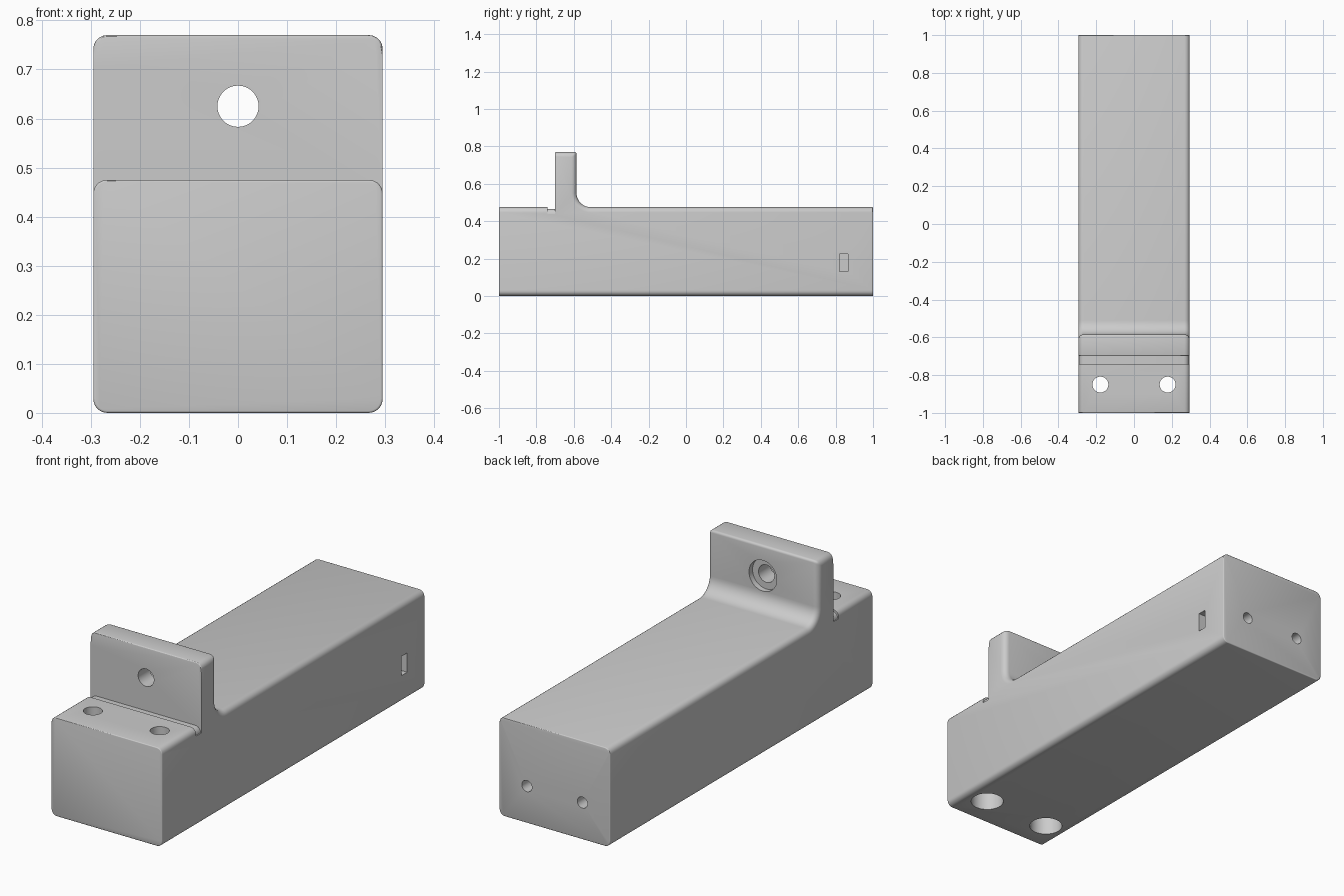
import bpy, bmesh, math
from mathutils import Matrix, Vector

if "Cube" in bpy.data.objects:
    bpy.data.objects.remove(bpy.data.objects["Cube"])

W, TOP, TAB, R = 0.295, 0.475, 0.77, 0.028   # half width, body top, tab top, edge radius
TAB_Y = -0.70                                # front face of the tab

gray = bpy.data.materials.new("plain gray")
gray.diffuse_color = (0.6, 0.6, 0.6, 1)
gray.use_nodes = True
gray.node_tree.nodes["Principled BSDF"].inputs["Base Color"].default_value = gray.diffuse_color


def new_object(name, bm):
    bmesh.ops.recalc_face_normals(bm, faces=bm.faces)
    me = bpy.data.meshes.new(name)
    bm.to_mesh(me)
    bm.free()
    ob = bpy.data.objects.new(name, me)
    bpy.context.collection.objects.link(ob)
    me.materials.append(gray)
    return ob


def prism(bm, points, direction):
    """Extrude a closed outline along a direction."""
    face = bm.faces.new([bm.verts.new(p) for p in points])
    ext = bmesh.ops.extrude_face_region(bm, geom=[face])["geom"]
    verts = [g for g in ext if isinstance(g, bmesh.types.BMVert)]
    bmesh.ops.translate(bm, verts=verts, vec=direction)


def arc(cx, cy, r, a0, a1, n):
    return [(cx + r * math.cos(math.radians(a0 + (a1 - a0) * i / n)),
             cy + r * math.sin(math.radians(a0 + (a1 - a0) * i / n))) for i in range(n + 1)]


def apply_modifier(ob, kind, **settings):
    mod = ob.modifiers.new(kind.title(), kind)
    for key, value in settings.items():
        setattr(mod, key, value)
    bpy.context.view_layer.objects.active = ob
    bpy.ops.object.modifier_apply(modifier=mod.name)


def cut(ob, cutter):
    apply_modifier(ob, "BOOLEAN", operation="DIFFERENCE", solver="EXACT", object=cutter)
    bpy.data.objects.remove(cutter)


def cut_cylinder(ob, start, end, r):
    a, b = Vector(start), Vector(end)
    bm = bmesh.new()
    rot = (b - a).to_track_quat("Z", "Y").to_matrix().to_4x4()
    bmesh.ops.create_cone(bm, cap_ends=True, segments=48, radius1=r, radius2=r,
                          depth=(b - a).length, matrix=Matrix.Translation((a + b) / 2) @ rot)
    cut(ob, new_object("hole_cutter", bm))


def bevel_edges(ob, test, offset):
    bm = bmesh.new()
    bm.from_mesh(ob.data)
    bmesh.ops.remove_doubles(bm, verts=bm.verts, dist=1e-5)
    edges = [e for e in bm.edges if all(test(v.co) for v in e.verts)]
    bmesh.ops.bevel(bm, geom=edges, offset=offset, segments=3, profile=0.5,
                    affect="EDGES", clamp_overlap=True)
    bm.to_mesh(ob.data)
    bm.free()


# Block: side profile with the fillet behind the tab, rounded along its length
profile = [(-1, 0), (1, 0), (1, TOP)]
profile += arc(-0.585 + 0.075, TOP + 0.075, 0.075, 270, 180, 10)
profile += [(-0.585, TAB), (-1, TAB)]
bm = bmesh.new()
prism(bm, [(-W, y, z) for y, z in profile], (2 * W, 0, 0))
weight = bm.edges.layers.float.new("bevel_weight_edge")
for e in bm.edges:
    a, b = (v.co for v in e.verts)
    along_side = abs(a.x - b.x) < 1e-6
    at_end = abs(a.y - b.y) < 1e-6 and abs(a.y) > 0.99
    if along_side and not at_end:
        e[weight] = 1.0
    elif not along_side and min(a.z, b.z) > TAB - 0.01 and a.y > -0.9:
        e[weight] = 0.4
block = new_object("mounting_block", bm)
apply_modifier(block, "BEVEL", limit_method="WEIGHT", width=R, segments=5)

# Front ledge, then the shallow relief groove at the foot of the tab
for inset, y0 in ((0, -1.1), (0.009, -0.74)):
    w, t = W - inset * 0.5, TOP - inset
    lower = arc(w - R, t - R, R, 0, 90, 5)
    outline = [(0.4, 0.9), (0.4, t - R)] + lower
    outline += [(-x, z) for x, z in reversed(outline)]
    bm = bmesh.new()
    prism(bm, [(x, y0, z) for x, z in outline], (0, TAB_Y - y0, 0))
    cut(block, new_object("ledge_cutter", bm))

# Small rounding around both ends and the tab's front rim
bevel_edges(block, lambda c: abs(c.y) > 0.9999, 0.01)
bevel_edges(block, lambda c: abs(c.y - TAB_Y) < 1e-4 and c.z > TAB - R - 0.001, 0.006)

# Tab hole with a counterbore behind
cut_cylinder(block, (0, -0.9, 0.625), (0, -0.4, 0.625), 0.042)
cut_cylinder(block, (0, -0.612, 0.625), (0, -0.4, 0.625), 0.074)

# Bolt holes counterbored from below, and pilot holes in the back end
for s in (-1, 1):
    cut_cylinder(block, (s * 0.178, -0.85, -0.1), (s * 0.178, -0.85, 0.6), 0.042)
    cut_cylinder(block, (s * 0.178, -0.85, -0.1), (s * 0.178, -0.85, 0.3), 0.075)
    cut_cylinder(block, (s * 0.148, 0.72, 0.178), (s * 0.148, 1.1, 0.178), 0.027)

# Nut slot in the right side
bm = bmesh.new()
slot = [(0.822, 0.132), (0.866, 0.132), (0.866, 0.225), (0.822, 0.225)]
prism(bm, [(-0.2, y, z) for y, z in slot], (0.6, 0, 0))
cut(block, new_object("slot_cutter", bm))

# Smooth rounds, crisp edges
bpy.ops.object.select_all(action="DESELECT")
block.select_set(True)
bpy.context.view_layer.objects.active = block
bpy.ops.object.shade_smooth_by_angle(angle=math.radians(30))
